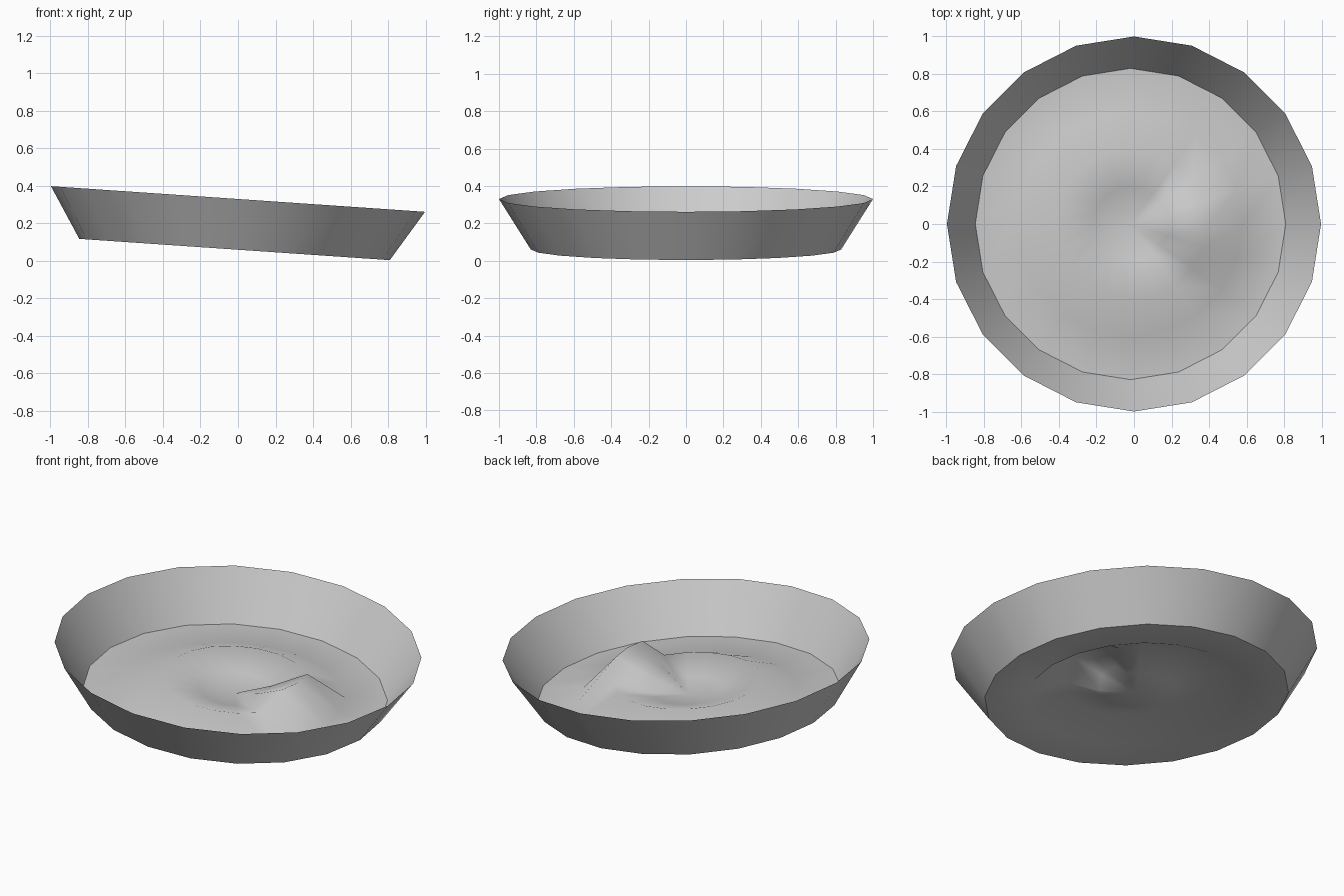
import bpy, bmesh
from math import sin, cos, pi, radians
from mathutils import Matrix

if "Cube" in bpy.data.objects:
    bpy.data.objects.remove(bpy.data.objects["Cube"])

SIDES = 20
# whole dish leans down towards +x
TILT = Matrix.Translation((-0.0185, 0, 0.061)) @ Matrix.Rotation(radians(3.92), 4, 'Y')


def lathe(name, rings, height, centre=None):
    """Bridge rings of given radii; height(ring, side) gives each point's z."""
    bm = bmesh.new()
    loops = []
    for i, r in enumerate(rings):
        loops.append([bm.verts.new((r * cos(2 * pi * k / SIDES),
                                    r * sin(2 * pi * k / SIDES),
                                    height(i, k))) for k in range(SIDES)])
    for a, b in zip(loops, loops[1:]):
        for k in range(SIDES):
            n = (k + 1) % SIDES
            bm.faces.new((a[k], b[k], b[n], a[n]))
    if centre is not None:
        c = bm.verts.new((0, 0, centre))
        for k in range(SIDES):
            bm.faces.new((c, loops[0][k], loops[0][(k + 1) % SIDES]))
    bm.transform(TILT)
    for f in bm.faces:
        f.smooth = True
    mesh = bpy.data.meshes.new(name)
    bm.to_mesh(mesh)
    bm.free()
    obj = bpy.data.objects.new(name, mesh)
    bpy.context.collection.objects.link(obj)
    return obj


# Floor: shallow central pit, raised ripple, and a spike over three spokes
RIPPLE = [0.03, 0.088, 0.005, 0.0]
SPIKE = [0.09, 0.203, 0.005, 0.0]


def floor_height(ring, side):
    on_spike = side in (0, 1, SIDES - 1)
    return (SPIKE if on_spike else RIPPLE)[ring]


lathe("dish_floor", [0.2, 0.4, 0.6, 0.83], floor_height, centre=0.004)

# Flared side wall, open at the top
lathe("dish_wall", [0.83, 1.0], lambda ring, side: 0.27 * ring)
